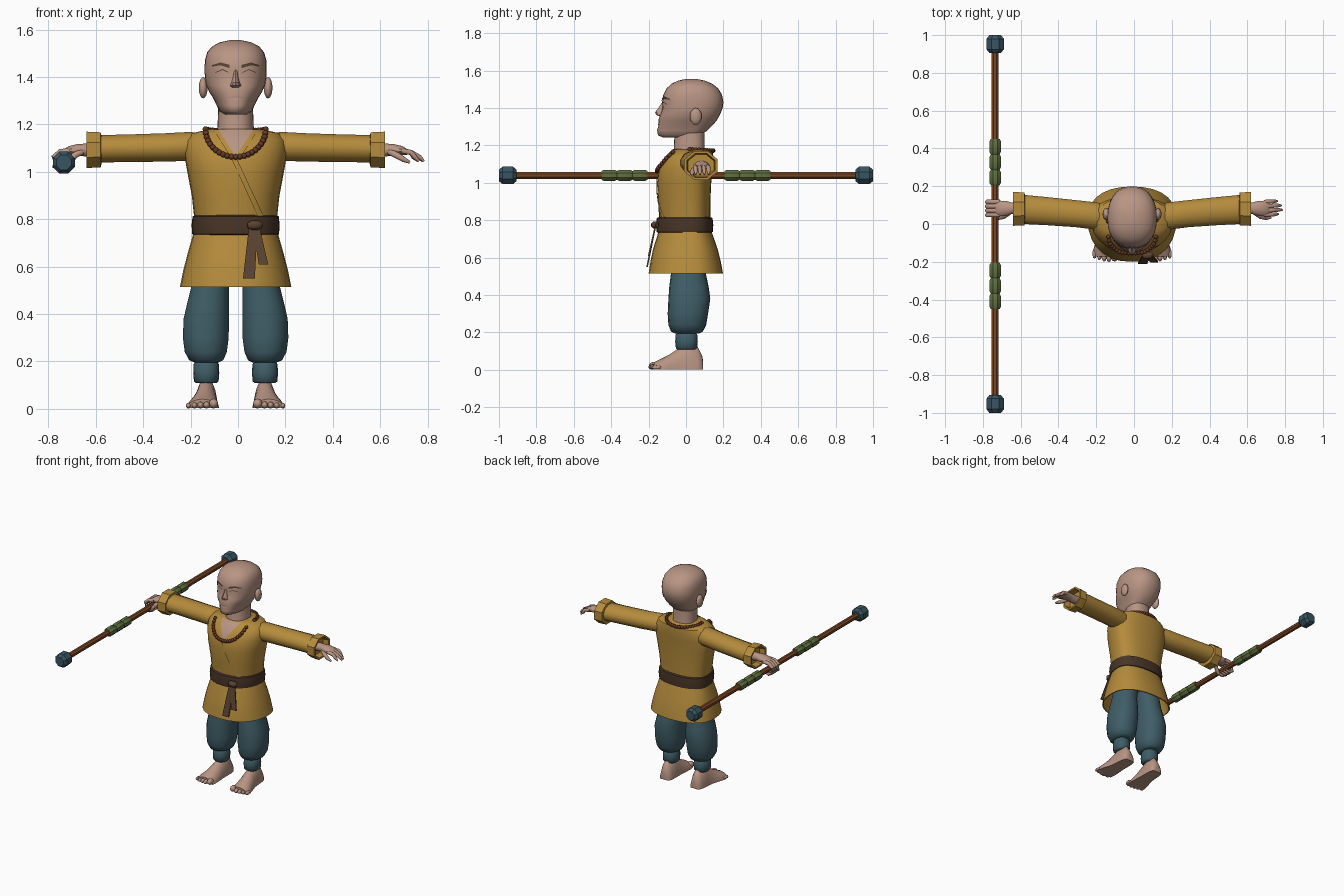
import bpy, bmesh, math
from mathutils import Vector

if "Cube" in bpy.data.objects:
    bpy.data.objects.remove(bpy.data.objects["Cube"])

CX, YC = -0.01, 0.03   # body centre line


def material(name, rgb):
    m = bpy.data.materials.new(name)
    m.use_nodes = True
    m.diffuse_color = (*rgb, 1)
    m.node_tree.nodes["Principled BSDF"].inputs["Base Color"].default_value = (*rgb, 1)
    return m


skin = material("skin", (.48, .30, .23))
gold = material("gold cloth", (.46, .26, .045))
teal = material("teal cloth", (.05, .11, .135))
belt_brown = material("dark belt brown", (.065, .035, .02))
sash_brown = material("sash brown", (.10, .055, .03))
bead_red = material("bead brown", (.13, .04, .018))
wood = material("staff wood", (.20, .062, .018))
green = material("grip green", (.115, .16, .05))
steel = material("staff cap blue", (.04, .09, .12))


def finish(name, bm, mat, angle=0.7):
    # Smooth shading with sharp edges kept above the angle
    bmesh.ops.recalc_face_normals(bm, faces=bm.faces)
    for f in bm.faces:
        f.smooth = True
    for e in bm.edges:
        e.smooth = len(e.link_faces) == 2 and e.calc_face_angle(0) < angle
    me = bpy.data.meshes.new(name)
    bm.to_mesh(me)
    bm.free()
    me.materials.append(mat)
    ob = bpy.data.objects.new(name, me)
    bpy.context.collection.objects.link(ob)
    return ob


def loft(name, rings, mat, angle=0.7):
    bm = bmesh.new()
    vs = [[bm.verts.new(p) for p in r] for r in rings]
    n = len(vs[0])
    for a, b in zip(vs, vs[1:]):
        for i in range(n):
            j = (i + 1) % n
            bm.faces.new((a[i], a[j], b[j], b[i]))
    bm.faces.new(vs[0])
    bm.faces.new(vs[-1])
    return finish(name, bm, mat, angle)


def power(v, p):
    return math.copysign(abs(v) ** (2 / p), v)


def body_ring(z, yf, yb, hw, cx=CX, yc=YC, n=28, p=2.3):
    # Horizontal section with its own front depth, back depth and half width
    pts = []
    for i in range(n):
        a = math.tau * i / n
        c = power(math.cos(a), p)
        pts.append((cx + hw * power(math.sin(a), p), yc - c * (yc - yf if c > 0 else yb - yc), z))
    return pts


def x_ring(x, cy, cz, ry, rz, n=8):
    angles = [math.tau * (i + .5) / n for i in range(n)]
    return [(x, cy + ry * math.cos(a), cz + rz * math.sin(a)) for a in angles]


def tube(name, pts, radii, mat, n=8, angle=0.9):
    pts = [Vector(p) for p in pts]
    rings = []
    for i, p in enumerate(pts):
        d = pts[min(i + 1, len(pts) - 1)] - pts[max(i - 1, 0)]
        q = d.to_track_quat('Z', 'X')
        rings.append([p + q @ Vector((math.cos(a), math.sin(a), 0)) * radii[i]
                      for a in (math.tau * (k + .5) / n for k in range(n))])
    return loft(name, rings, mat, angle)


def ball(name, spots, size, mat, segs=14):
    bm = bmesh.new()
    for s in spots:
        made = bmesh.ops.create_uvsphere(bm, u_segments=segs, v_segments=segs // 2 + 1, radius=1)
        for v in made["verts"]:
            v.co = Vector(s) + Vector(size) * v.co
    return finish(name, bm, mat, 1.5)


def front_y(rows, x, z, p=2.3):
    # Depth of a lofted body's front surface at x, z
    z = max(rows[0][0], min(rows[-1][0], z))
    for a, b in zip(rows, rows[1:]):
        if z <= b[0]:
            t = (z - a[0]) / (b[0] - a[0])
            yf, hw = (a[k] + t * (b[k] - a[k]) for k in (1, 3))
            u = min(abs(x - CX) / hw, 1)
            return YC - (YC - yf) * (1 - u ** p) ** (1 / p)


def plate(name, rows, pairs, off, mat, steps=6, cols=6):
    # Thin sheet lying on a lofted surface, spanned between pairs of x, z points
    bm = bmesh.new()
    grid = []
    for (a0, b0), (a1, b1) in zip(pairs, pairs[1:]):
        for s in range(steps + 1):
            t = s / steps
            a, b = Vector(a0).lerp(Vector(a1), t), Vector(b0).lerp(Vector(b1), t)
            line = [a.lerp(b, c / cols) for c in range(cols + 1)]
            grid.append([bm.verts.new((q.x, front_y(rows, q.x, q.y) - off, q.y)) for q in line])
    for r, s in zip(grid, grid[1:]):
        for i in range(cols):
            bm.faces.new((r[i], r[i + 1], s[i + 1], s[i]))
    bmesh.ops.remove_doubles(bm, verts=bm.verts, dist=.0002)
    return finish(name, bm, mat)


# Head, neck, face
head = [(1.243, -.125, .05, .05), (1.255, -.15, .075, .068), (1.28, -.155, .115, .08),
        (1.31, -.146, .145, .094), (1.335, -.148, .165, .11), (1.365, -.138, .182, .124),
        (1.40, -.126, .196, .13), (1.43, -.128, .2, .131), (1.47, -.122, .193, .13),
        (1.505, -.104, .172, .12), (1.53, -.078, .14, .099), (1.547, -.04, .1, .066),
        (1.556, .0, .055, .024)]
loft("head", [body_ring(*r) for r in head], skin, 1.2)
loft("neck", [body_ring(z, f, b, w) for z, f, b, w in
              ((1.13, -.08, .11, .085), (1.18, -.065, .1, .077), (1.30, -.06, .1, .072))], skin)
loft("nose", [body_ring(z, f, -.1, w, yc=-.12, n=10, p=2) for z, f, w in
              ((1.355, -.14, .022), (1.364, -.16, .026), (1.378, -.165, .018),
               (1.40, -.148, .011), (1.43, -.128, .008))], skin)
plate("lips", head, [((-.045, 1.312), (-.045, 1.314)), ((CX, 1.304), (CX, 1.324)),
                     ((.025, 1.312), (.025, 1.314))], .004, skin)
for s, side in ((1, "left"), (-1, "right")):
    X = lambda x: CX + s * x
    ball(side + "_ear", [(X(.137), .052, 1.355)], (.019, .032, .045), skin)
    plate(side + "_eyebrow", head, [((X(.025), 1.438), (X(.025), 1.452)),
          ((X(.065), 1.45), (X(.065), 1.462)), ((X(.1), 1.444), (X(.1), 1.45))], .005, sash_brown)
    plate(side + "_closed_eye", head, [((X(.03), 1.418), (X(.03), 1.421)),
          ((X(.055), 1.43), (X(.055), 1.434)), ((X(.085), 1.418), (X(.085), 1.421))], .003, sash_brown)

# Robe top and skirt
torso = [(.78, -.142, .13, .172), (.9, -.149, .13, .185), (1.0, -.155, .135, .204),
         (1.08, -.145, .14, .218), (1.13, -.115, .145, .214), (1.163, -.085, .143, .185),
         (1.18, -.068, .125, .11)]
loft("robe_top", [body_ring(*r) for r in torso], gold)
skirt = [(.76, -.142, .13, .172), (.735, -.148, .138, .18), (.65, -.175, .168, .204),
         (.58, -.19, .186, .222), (.515, -.2, .198, .235), (.515, -.193, .19, .228),
         (.62, -.17, .16, .2), (.70, -.13, .12, .165)]
loft("robe_skirt", [body_ring(*r) for r in skirt], gold)
plate("chest_skin", torso, [((-.012, 1.065), (-.008, 1.065)), ((-.085, 1.178), (.065, 1.178))],
      .004, skin)
plate("right_collar", torso, [((-.103, 1.178), (-.083, 1.178)), ((-.03, 1.06), (-.008, 1.062)),
      ((.085, .81), (.11, .81))], .007, gold)
plate("left_collar", torso, [((.065, 1.178), (.085, 1.178)), ((-.012, 1.062), (.01, 1.06))],
      .006, gold)

# Belt, knot and hanging sash ends
loft("belt", [body_ring(*r) for r in ((.733, -.145, .13, .17), (.737, -.158, .144, .183),
     (.775, -.16, .146, .186), (.812, -.156, .142, .182), (.817, -.145, .13, .17))], belt_brown)


def strip(name, top, bottom, w0, w1):
    rings = []
    for t in (0, .5, 1):
        p = Vector(top).lerp(Vector(bottom), t)
        w = w0 + (w1 - w0) * t
        rings.append([p + Vector((i * w, j * .004, 0)) for i, j in ((-1, -1), (1, -1), (1, 1), (-1, 1))])
    return loft(name, rings, sash_brown, .5)


strip("long_sash_end", (.065, -.162, .775), (.046, -.208, .55), .018, .025)
strip("short_sash_end", (.075, -.162, .775), (.108, -.2, .608), .014, .02)
tube("sash_knot", [(.045, -.16, .775), (.058, -.167, .775), (.085, -.167, .775), (.098, -.155, .775)],
     (.013, .021, .021, .013), sash_brown)

# Bead necklace
spots = []
for i in range(44):
    a = math.tau * i / 44
    c = math.cos(a)
    x = CX + .127 * math.sin(a)
    if c > 0:
        z = 1.063 + .117 * (1 - c)
        y = min(front_y(torso, x, z) - .008, .02 - .1 * c)
    else:
        z, y = 1.18 - .008 * abs(c), .015 - .13 * c
    spots.append((x, y, z))
ball("bead_necklace", spots, (.0125, .0125, .0125), bead_red, 8)

for s, side in ((1, "left"), (-1, "right")):
    X = lambda x: CX + s * x
    # Sleeve with a thick open cuff
    loft(side + "_sleeve", [x_ring(X(x), y, z, ry, rz, 12) for x, y, z, ry, rz in
         ((.12, .04, 1.10, .06, .055), (.19, .042, 1.108, .075, .063), (.3, .055, 1.103, .074, .062),
          (.45, .068, 1.1, .077, .06), (.585, .078, 1.097, .08, .06))], gold)
    loft(side + "_cuff", [x_ring(X(x), .08, 1.093, ry, rz) for x, ry, rz in
         ((.565, .07, .06), (.57, .094, .08), (.63, .097, .083), (.63, .082, .07),
          (.59, .075, .062))], gold, .5)
    # Wrist and palm
    loft(side + "_palm", [x_ring(X(x), .083, z, ry, rz, 12) for x, z, ry, rz in
         ((.57, 1.09, .03, .03), (.635, 1.092, .031, .028), (.665, 1.094, .04, .025),
          (.705, 1.09, .042, .019), (.725, 1.084, .036, .012))], skin)
    # Fingers and thumb: open on the left, gripping on the right
    for k in range(4):
        y = .048 + .023 * k
        reach = (.775, .795, .79, .77)[k]
        if s > 0:
            path = [(X(.70), y, 1.089), (X(.74), y + .002, 1.082), (X(reach - .018), y + .004, 1.062),
                    (X(reach), y + .004, 1.045)]
            radii = (.012, .012, .0105, .005)
        else:
            path = [(X(.70), y, 1.088), (X(.74), y, 1.085), (X(.767), y, 1.062),
                    (X(.765), y, 1.025), (X(.735), y, 1.007), (X(.708), y, 1.015)]
            radii = (.013, .013, .013, .012, .011, .006)
        tube(side + "_finger_" + "abcd"[k], path, radii, skin)
    thumb = [(X(.65), .06, 1.085), (X(.68), .04, 1.07), (X(.71), .032, 1.052 if s > 0 else 1.025),
             (X(.735), .034, 1.04 if s > 0 else 1.01)]
    tube(side + "_thumb", thumb, (.014, .014, .012, .006), skin)

    # Baggy trouser leg and ankle wrap
    loft(side + "_trouser_leg", [body_ring(z, f, b, w, X(c), .01, 18, 2.2) for z, f, b, w, c in
         ((.195, -.06, .07, .05, .122), (.205, -.08, .09, .073, .124), (.24, -.094, .108, .09, .126),
          (.30, -.098, .118, .098, .126), (.38, -.094, .13, .097, .124), (.44, -.09, .122, .09, .117),
          (.52, -.08, .105, .08, .107), (.62, -.075, .1, .08, .088))], teal, 1.0)
    loft(side + "_ankle_wrap", [body_ring(z, f, b, w, X(.124), .004, 16, 2.2) for z, f, b, w in
         ((.108, -.045, .05, .042), (.116, -.054, .06, .052), (.15, -.058, .063, .055),
          (.188, -.055, .06, .053), (.2, -.045, .05, .045))], teal, 1.0)

    # Bare foot with a flat sole
    rings = []
    for y, c, w, h in ((.092, .122, .026, .03), (.088, .122, .036, .07), (.06, .122, .045, .125),
                       (.0, .124, .048, .13), (-.04, .126, .05, .112), (-.09, .132, .06, .078),
                       (-.14, .138, .068, .054), (-.172, .14, .066, .038)):
        arc = [math.pi * i / 10 for i in range(11)]
        rings.append([(X(c + w * power(math.cos(a), 1.8)), y, .003 + h * math.sin(a)) for a in arc])
    loft(side + "_foot", rings, skin, 1.0)
    for k in range(5):
        r = (.021, .015, .0145, .013, .012)[k]
        ball(side + "_toe_" + "abcde"[k], [(X(.093 + .0255 * k + (.004 if k else 0)),
             (-.172, -.175, -.172, -.165, -.157)[k], r + .001)], (r * .95, .027, r), skin, 10)

# Staff with wrapped grips and chamfered end caps
SX, SZ = -.735, 1.04


def along_y(name, stops, mat, n=8):
    return tube(name, [(SX, y, SZ) for y, r in stops], [r for y, r in stops], mat, n, .5)


along_y("staff_shaft", [(-.95, .02), (.95, .02)], wood)
for s, end in ((-1, "front"), (1, "back")):
    along_y(end + "_staff_cap", [(s * y, r) for y, r in
            ((.905, .033), (.925, .05), (.98, .05), (1.0, .034))], steel)
    for k in range(3):
        y = .205 + .082 * k
        along_y(end + "_grip_" + "abc"[k], [(s * (y + d), r) for d, r in
                ((0, .025), (.012, .032), (.07, .032), (.082, .025))], green)
